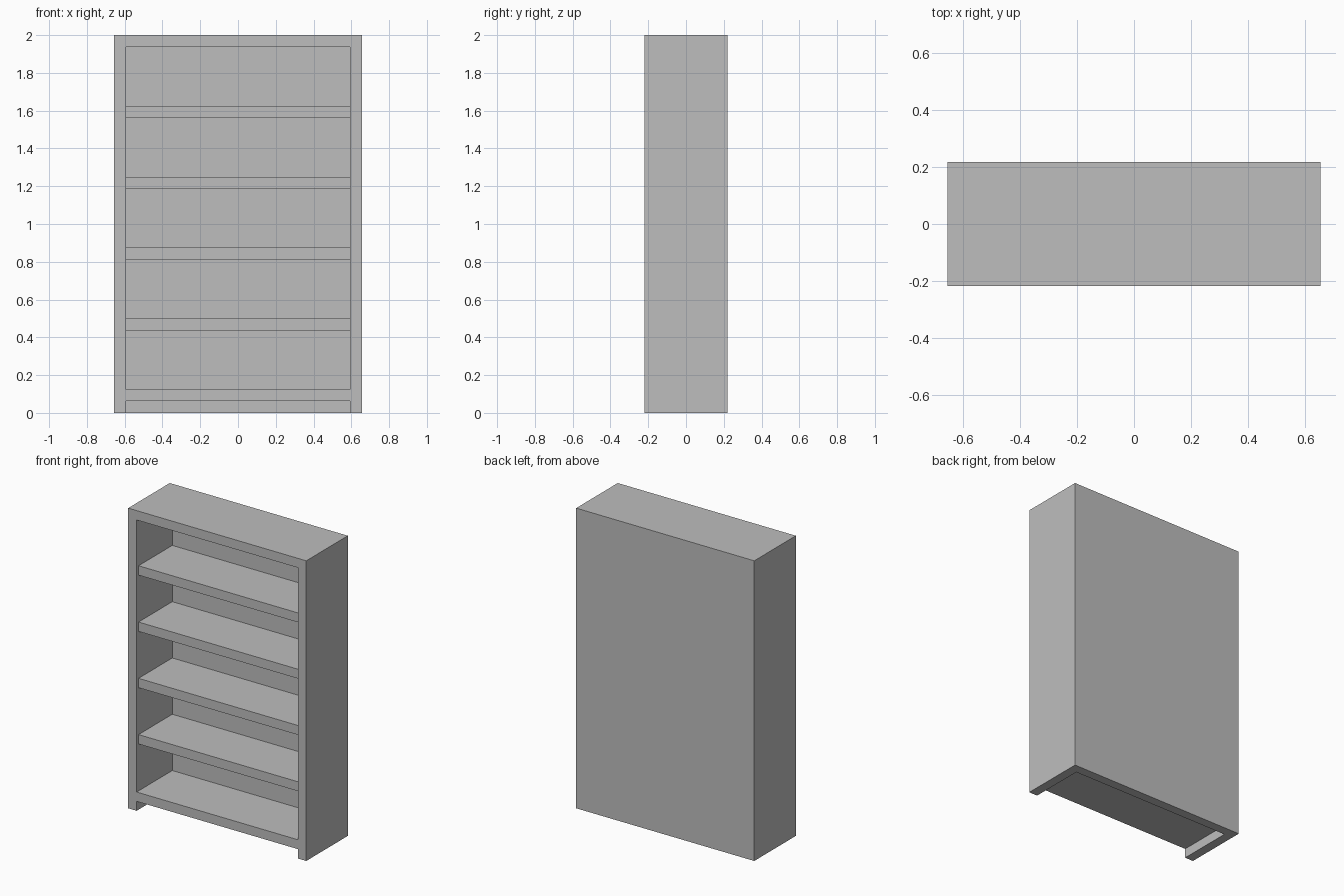
import bpy
import bmesh
from mathutils import Matrix, Vector

cube = bpy.data.objects.get("Cube")
if cube:
    bpy.data.objects.remove(cube, do_unlink=True)

# Overall dimensions, with one board thickness used throughout
T = 1 / 16
WIDTH, DEPTH, HEIGHT = 21 * T, 7 * T, 32 * T
FRONT, BACK = -DEPTH / 2, DEPTH / 2
INNER = WIDTH / 2 - T
SETBACK = 0.02

grey = bpy.data.materials.new("plain grey")
grey.use_nodes = True
colour = (0.515, 0.515, 0.515, 1)
grey.diffuse_color = colour
grey.node_tree.nodes["Principled BSDF"].inputs["Base Color"].default_value = colour


def box(name, low, high):
    low, high = Vector(low), Vector(high)
    bm = bmesh.new()
    place = Matrix.Translation((low + high) / 2) @ Matrix.Diagonal((*(high - low), 1))
    bmesh.ops.create_cube(bm, size=1, matrix=place)
    mesh = bpy.data.meshes.new(name)
    bm.to_mesh(mesh)
    bm.free()
    mesh.materials.append(grey)
    obj = bpy.data.objects.new(name, mesh)
    bpy.context.collection.objects.link(obj)
    return obj


def cut(target, cutter):
    cutter.hide_render = True
    mod = target.modifiers.new("cut", "BOOLEAN")
    mod.operation = "DIFFERENCE"
    mod.solver = "EXACT"
    mod.object = cutter
    bpy.context.view_layer.objects.active = target
    bpy.ops.object.modifier_apply(modifier=mod.name)
    bpy.data.objects.remove(cutter, do_unlink=True)


# Case: sides, top, back and bottom board in one piece
case = box("case", (-WIDTH / 2, FRONT, 0), (WIDTH / 2, BACK, HEIGHT))

# Shelf opening and the open space between the feet
cut(case, box("opening_cutter", (-INNER, FRONT - T, 2 * T), (INNER, BACK - T, HEIGHT - T)))
cut(case, box("foot_space_cutter", (-INNER, FRONT - T, -T), (INNER, BACK - T, T)))

# Four evenly spaced shelves, set slightly back from the front
for i in range(1, 5):
    top = 2 * T + i * 6 * T
    box(f"shelf_{i}", (-INNER, FRONT + SETBACK, top - T), (INNER, BACK - T, top))
